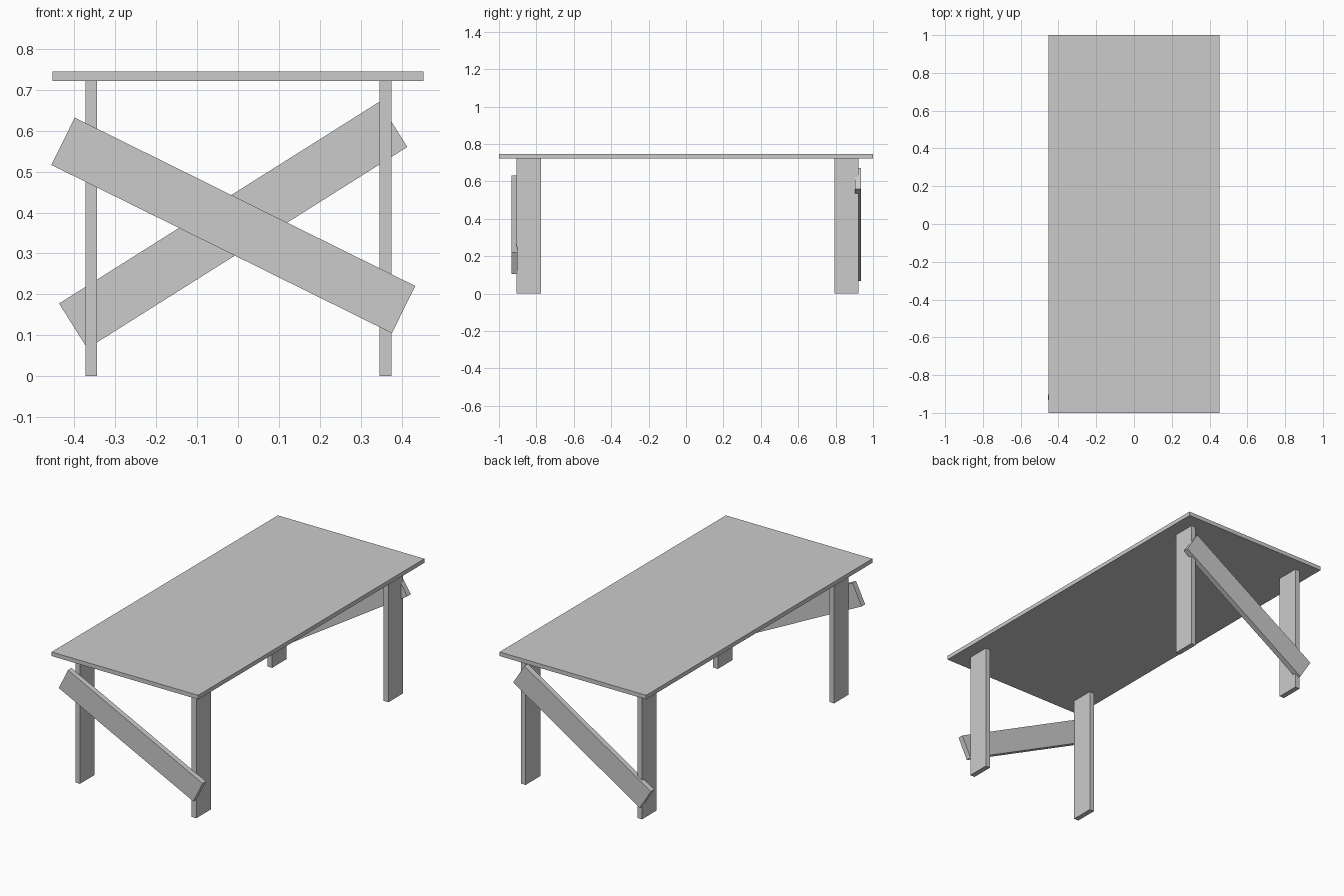
import bpy
from math import radians
from mathutils import Matrix

if "Cube" in bpy.data.objects:
    bpy.data.objects.remove(bpy.data.objects["Cube"])


def board(name, center, size, tilt=0.0):
    """Box of the given size, turned in the x-z plane (positive lifts the +x end)."""
    bpy.ops.mesh.primitive_cube_add(size=1)
    ob = bpy.context.object
    ob.name = ob.data.name = name
    ob.data.transform(Matrix.Diagonal((*size, 1)))
    ob.location = center
    ob.rotation_euler = (0, -radians(tilt), 0)
    return ob


# Table top
board("table_top", (0, 0, 0.7335), (0.907, 2.0, 0.023))

# Four plank legs
for end, y in (("front", -0.8405), ("back", 0.858)):
    for side, x in (("left", -0.359), ("right", 0.361)):
        board(f"{end}_{side}_leg", (x, y, 0.361), (0.029, 0.129, 0.722))

# Diagonal braces, sloping opposite ways at the two ends
board("front_brace", (-0.0115, -0.917, 0.3685), (0.929, 0.031, 0.129), -26.3)
board("back_brace", (-0.0117, 0.920, 0.369), (0.925, 0.031, 0.130), 32.2)
